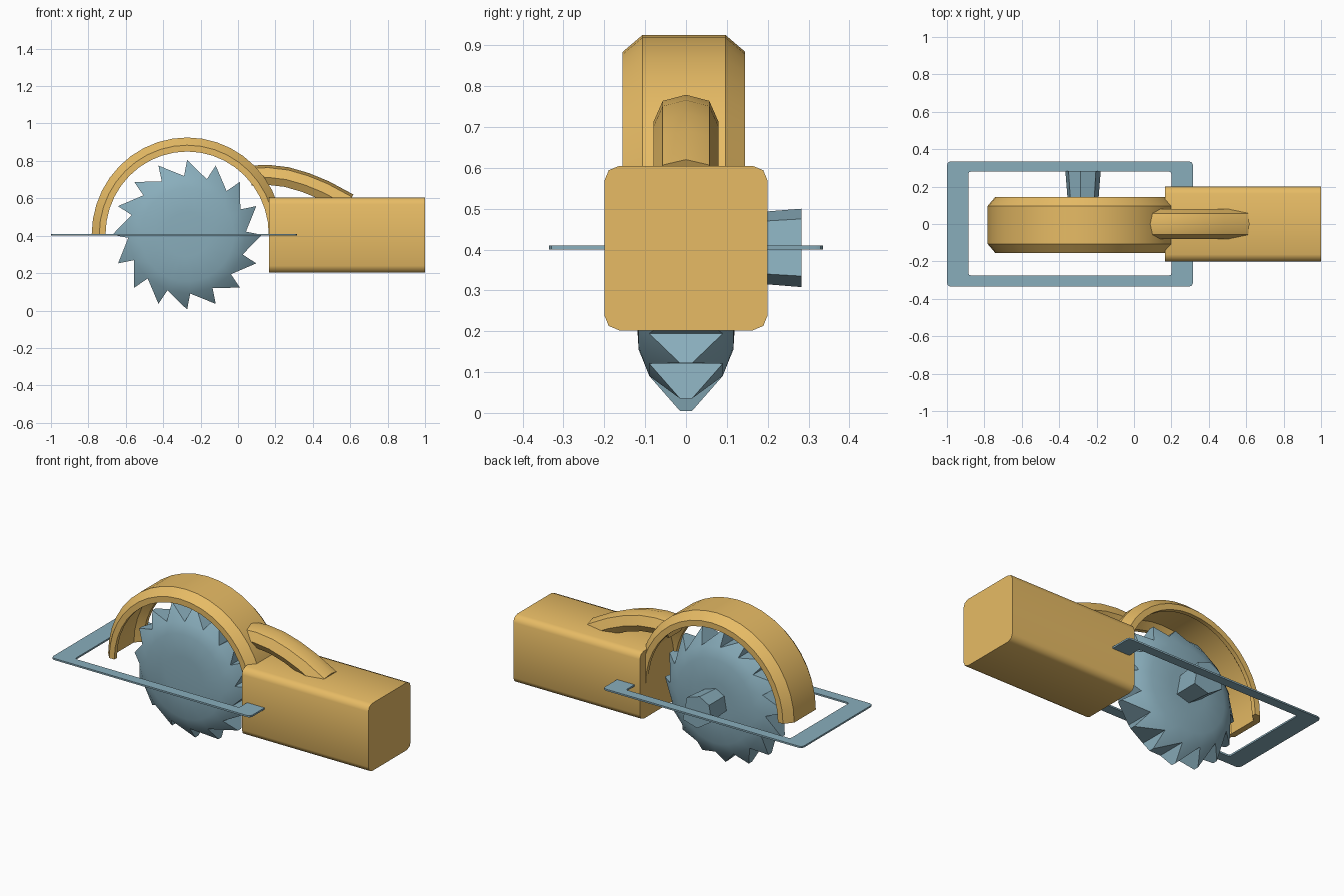
import bpy, bmesh
from math import sin, cos, pi, radians, hypot
from mathutils import Vector

if "Cube" in bpy.data.objects:
    bpy.data.objects.remove(bpy.data.objects["Cube"])


def material(name, color):
    m = bpy.data.materials.new(name)
    m.diffuse_color = color
    m.use_nodes = True
    m.node_tree.nodes["Principled BSDF"].inputs["Base Color"].default_value = m.diffuse_color
    return m


ORANGE = material("orange_plastic", (0.80, 0.50, 0.13, 1))
STEEL = material("blue_steel", (0.25, 0.42, 0.50, 1))


def finish(bm, name, mat, angle=30):
    bmesh.ops.remove_doubles(bm, verts=bm.verts, dist=1e-5)
    bmesh.ops.recalc_face_normals(bm, faces=bm.faces)
    me = bpy.data.meshes.new(name)
    bm.to_mesh(me)
    bm.free()
    ob = bpy.data.objects.new(name, me)
    bpy.context.collection.objects.link(ob)
    me.materials.append(mat)
    bpy.ops.object.select_all(action='DESELECT')
    ob.select_set(True)
    bpy.context.view_layer.objects.active = ob
    bpy.ops.object.shade_smooth_by_angle(angle=radians(angle))
    return ob


def loft(name, rings, mat, caps=True, loop=False, angle=30):
    """Skin a list of closed cross-sections."""
    bm = bmesh.new()
    vs = [[bm.verts.new(p) for p in r] for r in rings]
    pairs = list(zip(vs, vs[1:])) + ([(vs[-1], vs[0])] if loop else [])
    for a, b in pairs:
        for i in range(len(a)):
            j = (i + 1) % len(a)
            bm.faces.new((a[i], a[j], b[j], b[i]))
    if caps and not loop:
        bm.faces.new(vs[0])
        bm.faces.new(vs[-1])
    return finish(bm, name, mat, angle)


def rounded_rect(x0, x1, y0, y1, r, n=2):
    pts = []
    for k, (cx, cy) in enumerate(((x1 - r, y1 - r), (x0 + r, y1 - r),
                                  (x0 + r, y0 + r), (x1 - r, y0 + r))):
        for i in range(n + 1):
            a = k * pi / 2 + i * pi / 2 / n
            pts.append((cx + r * cos(a), cy + r * sin(a)))
    return pts


# Motor body
sec = rounded_rect(-0.2, 0.2, 0.202, 0.605, 0.037)
loft("motor_body", [[(x, y, z) for y, z in sec] for x in (0.165, 1.0)], ORANGE, angle=50)

# Blade guard: chamfered channel swept over a half circle
CX, CZ = -0.272, 0.407
channel = [(-0.155, 0.443), (-0.155, 0.477), (-0.107, 0.518), (0.097, 0.518),
           (0.145, 0.477), (0.145, 0.443), (0.12, 0.443), (0.085, 0.482),
           (-0.095, 0.482), (-0.13, 0.443)]
N = 20
loft("blade_guard", [[(CX + r * 0.985 * cos(pi * i / N), y, CZ + r * sin(pi * i / N))
                      for y, r in channel] for i in range(N + 1)], ORANGE)

# Arched grip
path = [Vector(p) for p in ((0.07, 0.718), (0.16, 0.722), (0.26, 0.710), (0.36, 0.681),
                            (0.46, 0.640), (0.59, 0.570))]
grip = [(-0.08, -0.01), (-0.057, 0.042), (0, 0.057), (0.057, 0.042),
        (0.08, -0.01), (0.057, -0.05), (-0.057, -0.05)]
rings = []
for i, p in enumerate(path):
    t = (path[min(i + 1, len(path) - 1)] - path[max(i - 1, 0)]).normalized()
    rings.append([(p.x - t.y * h, y, p.y + t.x * h) for y, h in grip])
loft("grip", rings, ORANGE)

# Saw blade: thick bevelled disc with 16 raked teeth
TEETH = 16
bm = bmesh.new()
sides = []
for s in (-1, 1):
    def v(r, a, h):
        return bm.verts.new((CX + r * sin(a), s * h, CZ - 0.002 + r * cos(a)))
    outer, inner, core = [], [], []
    for k in range(TEETH):
        a = 2 * pi * k / TEETH
        outer += [v(0.315, a - radians(3), 0.09), v(0.4, a, 0.015)]
        for da in (-radians(3), pi / TEETH - radians(3)):
            inner.append(v(0.25, a + da, 0.116))
            core.append(v(0.12, a + da, 0.124))
    mid = v(0, 0, 0.126)
    n = len(outer)
    for i in range(n):
        j = (i + 1) % n
        bm.faces.new((inner[i], inner[j], core[j], core[i]))
        bm.faces.new((core[i], core[j], mid))
        if i % 2 == 0:
            # tooth side plus the two rim triangles around it
            bm.faces.new((outer[i], outer[j], outer[(i + 2) % n]))
            bm.faces.new((outer[i], inner[i], inner[j]))
            bm.faces.new((outer[i], inner[j], outer[(i + 2) % n]))
        else:
            bm.faces.new((inner[i], inner[j], outer[j]))
    sides.append(outer)
a, b = sides
for i in range(len(a)):
    j = (i + 1) % len(a)
    bm.faces.new((a[i], a[j], b[j], b[i]))
finish(bm, "saw_blade", STEEL, 25)

# Arbor hub on the back of the blade
hub = [(0.068, 0.07), (0.094, -0.07), (0.0, -0.097), (-0.095, -0.035),
       (-0.078, 0.06), (-0.015, 0.095)]
loft("arbor_hub", [[(CX + x * k, y, CZ - 0.002 + z * k) for x, z in hub]
                   for y, k in ((0.08, 0.83), (0.283, 1.0))], STEEL, angle=20)

# Base plate frame
o = rounded_rect(-1.0, 0.315, -0.335, 0.335, 0.02)
q = rounded_rect(-0.885, 0.2, -0.275, 0.28, 0.012)
loft("base_plate", [[(x, y, z) for x, y in c] for c, z in
                    ((o, 0.40), (o, 0.41), (q, 0.41), (q, 0.40))], STEEL, loop=True)
